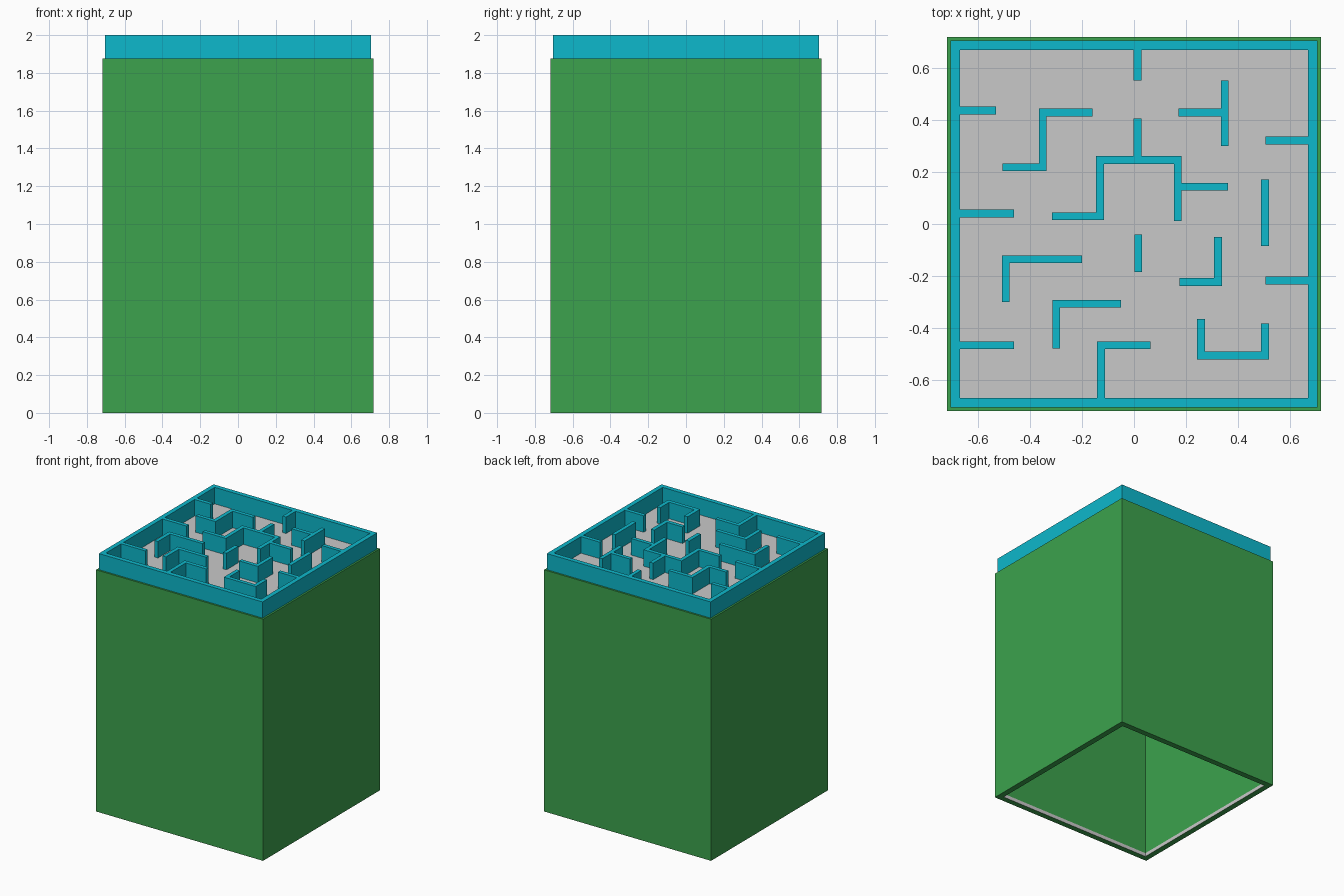
import bpy, bmesh
from mathutils import Vector

if "Cube" in bpy.data.objects:
    bpy.data.objects.remove(bpy.data.objects["Cube"])


def material(name, rgb):
    m = bpy.data.materials.new(name)
    m.diffuse_color = (*rgb, 1)
    m.use_nodes = True
    m.node_tree.nodes["Principled BSDF"].inputs["Base Color"].default_value = m.diffuse_color
    return m


GREEN = material("green", (0.045, 0.361, 0.074))
CYAN = material("cyan", (0.004, 0.479, 0.604))
GREY = material("light grey", (0.584, 0.584, 0.584))

OUT, IN = 0.717, 0.672          # green sleeve half widths
LIP = 1.875                     # top of the sleeve
FLOOR = 1.872                   # maze floor level
T = 0.015                       # half thickness of maze walls


def finish(bm, name, *mats):
    me = bpy.data.meshes.new(name)
    bm.to_mesh(me)
    bm.free()
    for m in mats:
        me.materials.append(m)
    ob = bpy.data.objects.new(name, me)
    bpy.context.collection.objects.link(ob)
    return ob


def add_box(bm, x0, x1, y0, y1, z0, z1):
    vs = bmesh.ops.create_cube(bm, size=1)["verts"]
    for v in vs:
        v.co = Vector(((x0, x1)[v.co.x > 0], (y0, y1)[v.co.y > 0], (z0, z1)[v.co.z > 0]))


def lathe_square(name, profile, mats, closed, rule=None):
    """Sweep a (half width, z) profile round a square."""
    bm = bmesh.new()
    rings = [[bm.verts.new((r * sx, r * sy, z))
              for sx, sy in ((-1, -1), (1, -1), (1, 1), (-1, 1))] for r, z in profile]
    n = len(rings)
    for i in range(n if closed else n - 1):
        a, b = rings[i], rings[(i + 1) % n]
        for k in range(4):
            j = (k + 1) % 4
            bm.faces.new((a[k], a[j], b[j], b[k]))
    if not closed:
        bm.faces.new(rings[0])
        bm.faces.new(rings[-1])
    bmesh.ops.recalc_face_normals(bm, faces=bm.faces)
    if rule:
        for f in bm.faces:
            f.material_index = rule(f)
    return finish(bm, name, *mats)


# Hollow sleeve, open below, with a narrow grey band inside the bottom edge
lathe_square("box_sleeve",
             [(IN, 1.83), (IN, 0.028), (IN, 0), (OUT, 0), (OUT, LIP), (0.66, LIP - 0.01)][:5]
             + [(0.69, LIP), (0.69, 1.85)],
             (GREEN, GREY), False,
             lambda f: int(f.calc_center_median().z < 0.02 and abs(f.normal.z) < 0.5))

# Maze floor
bm = bmesh.new()
add_box(bm, -0.69, 0.69, -0.69, 0.69, 1.851, FLOOR)
finish(bm, "maze_floor", GREY)

# Border wall round the maze
lathe_square("maze_border", [(0.703, 1.86), (0.703, 2), (0.667, 2), (0.667, 1.86)], (CYAN,), True)

# Maze walls as centre lines
PATHS = [
    [(0.013, 0.67), (0.013, 0.55)],
    [(-0.67, 0.435), (-0.53, 0.435)],
    [(-0.16, 0.428), (-0.35, 0.428), (-0.35, 0.218), (-0.505, 0.218)],
    [(0.17, 0.428), (0.348, 0.428)],
    [(0.348, 0.55), (0.348, 0.30)],
    [(0.505, 0.32), (0.67, 0.32)],
    [(0.013, 0.405), (0.013, 0.25)],
    [(-0.315, 0.03), (-0.13, 0.03), (-0.13, 0.245), (0.168, 0.245), (0.168, 0.012)],
    [(0.168, 0.143), (0.36, 0.143)],
    [(0.502, 0.17), (0.502, -0.085)],
    [(-0.67, 0.04), (-0.46, 0.04)],
    [(0.016, -0.04), (0.016, -0.185)],
    [(-0.2, -0.135), (-0.492, -0.135), (-0.492, -0.3)],
    [(0.175, -0.222), (0.322, -0.222), (0.322, -0.05)],
    [(0.505, -0.217), (0.67, -0.217)],
    [(-0.05, -0.306), (-0.298, -0.306), (-0.298, -0.477)],
    [(-0.67, -0.465), (-0.46, -0.465)],
    [(0.063, -0.465), (-0.127, -0.465), (-0.127, -0.67)],
    [(0.257, -0.365), (0.257, -0.505), (0.502, -0.505), (0.502, -0.382)],
]


def ribbon(bm, path):
    """Wall of even thickness with mitred corners."""
    pts = [Vector(p) for p in path]
    left, right = [], []
    for i, p in enumerate(pts):
        dirs = []
        if i > 0:
            dirs.append((p - pts[i - 1]).normalized())
        if i < len(pts) - 1:
            dirs.append((pts[i + 1] - p).normalized())
        off = sum((Vector((-d.y, d.x)) for d in dirs), Vector((0, 0))) * T
        left.append(p + off)
        right.append(p - off)
    made = []
    lv = [bm.verts.new((*p, 1.86)) for p in left]
    rv = [bm.verts.new((*p, 1.86)) for p in right]
    for i in range(len(pts) - 1):
        made.append(bm.faces.new((rv[i], rv[i + 1], lv[i + 1], lv[i])))
    ext = bmesh.ops.extrude_face_region(bm, geom=made, use_keep_orig=True)["geom"]
    for v in ext:
        if isinstance(v, bmesh.types.BMVert):
            v.co.z = 2


bm = bmesh.new()
for path in PATHS:
    ribbon(bm, path)
bmesh.ops.recalc_face_normals(bm, faces=bm.faces)
finish(bm, "maze_walls", CYAN)
